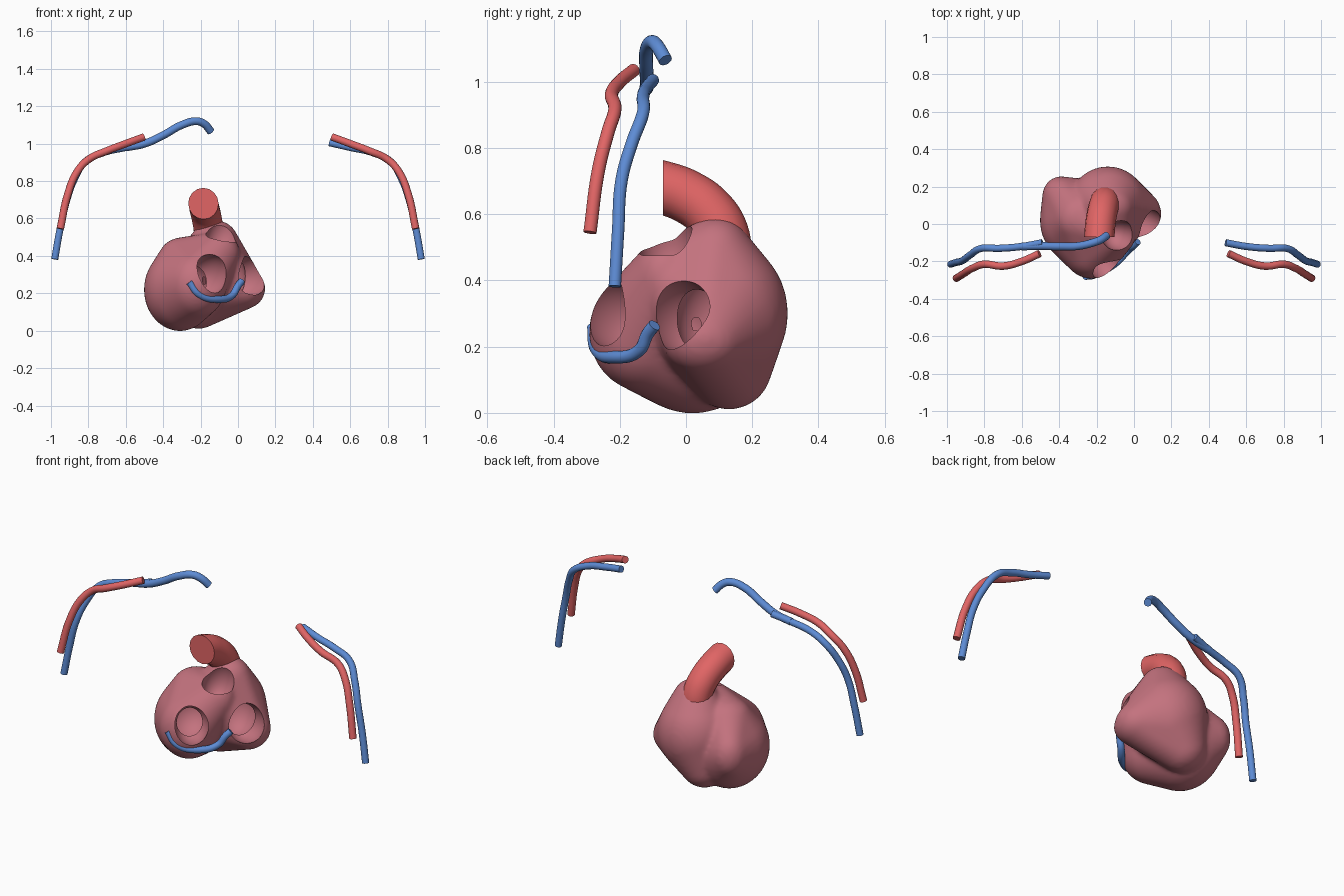
import bpy, bmesh, math
from mathutils import Matrix, Vector

cube = bpy.data.objects.get("Cube")
if cube:
    bpy.data.objects.remove(cube, do_unlink=True)


def material(name, rgb):
    m = bpy.data.materials.new(name)
    m.use_nodes = True
    m.diffuse_color = (*rgb, 1)
    m.node_tree.nodes["Principled BSDF"].inputs["Base Color"].default_value = (*rgb, 1)
    return m


MUSCLE = material("muscle pink", (0.55, 0.17, 0.21))
RED = material("artery red", (0.75, 0.13, 0.13))
BLUE = material("vein blue", (0.11, 0.26, 0.66))


def select(obs):
    bpy.ops.object.select_all(action="DESELECT")
    for ob in obs:
        ob.select_set(True)
    bpy.context.view_layer.objects.active = obs[0]


def lobe(name, balls):
    """One taut skin stretched over several ellipsoids."""
    bm = bmesh.new()
    for centre, radii in balls:
        place = Matrix.Translation(centre) @ Matrix.Diagonal((*radii, 1))
        bmesh.ops.create_icosphere(bm, subdivisions=4, radius=1, matrix=place)
    bmesh.ops.delete(bm, geom=bm.edges[:], context="EDGES_FACES")
    hull = bmesh.ops.convex_hull(bm, input=bm.verts[:])
    inner = set(hull["geom_interior"]) | set(hull["geom_unused"])
    loose = [v for v in bm.verts if v in inner or not v.link_faces]
    bmesh.ops.delete(bm, geom=loose, context="VERTS")
    bmesh.ops.recalc_face_normals(bm, faces=bm.faces[:])
    me = bpy.data.meshes.new(name)
    bm.to_mesh(me)
    bm.free()
    ob = bpy.data.objects.new(name, me)
    bpy.context.collection.objects.link(ob)
    return ob


def cutter(name, centre, radii, normal):
    bpy.ops.mesh.primitive_uv_sphere_add(segments=40, ring_count=24, location=centre)
    ob = bpy.context.object
    ob.name = name
    ob.scale = radii
    ob.rotation_euler = Vector(normal).to_track_quat("Z", "Y").to_euler()
    ob.hide_render = True
    return ob


def tube(name, points, radius, mat, mirror=False):
    """Smooth capped tube through the points, as a mesh."""
    cu = bpy.data.curves.new(name, "CURVE")
    cu.dimensions = "3D"
    cu.bevel_depth = radius
    cu.bevel_resolution = 6
    cu.resolution_u = 8
    cu.use_fill_caps = True
    sp = cu.splines.new("BEZIER")
    sp.bezier_points.add(len(points) - 1)
    for bp, p in zip(sp.bezier_points, points):
        bp.co = (-p[0] if mirror else p[0], p[1], p[2])
        bp.handle_left_type = bp.handle_right_type = "AUTO"
    ob = bpy.data.objects.new(name, cu)
    bpy.context.collection.objects.link(ob)
    cu.materials.append(mat)
    select([ob])
    bpy.ops.object.convert(target="MESH")
    bpy.ops.object.shade_smooth_by_angle(angle=math.radians(50))
    return bpy.context.object


# Heart: a back lobe and a front lobe fused into one skin with a groove between
back = lobe("heart", [
    ((-0.14, 0.10, 0.30), (0.21, 0.208, 0.23)),
    ((0.03, 0.055, 0.225), (0.116, 0.125, 0.11)),
    ((-0.125, 0.09, 0.48), (0.125, 0.11, 0.112)),
    ((-0.21, 0.13, 0.14), (0.13, 0.13, 0.13)),
    ((-0.10, -0.04, 0.42), (0.09, 0.09, 0.11)),
])
front = lobe("front_lobe", [
    ((-0.31, 0.02, 0.22), (0.193, 0.225, 0.222)),
    ((-0.39, 0.15, 0.25), (0.10, 0.105, 0.13)),
    ((-0.225, -0.13, 0.245), (0.16, 0.163, 0.18)),
    ((-0.29, 0.03, 0.40), (0.13, 0.13, 0.10)),
    ((-0.10, -0.06, 0.41), (0.11, 0.10, 0.12)),
])
select([back, front])
bpy.ops.object.join()
heart = bpy.context.object
fuse = heart.modifiers.new("fuse", "REMESH")
fuse.mode = "VOXEL"
fuse.voxel_size = 0.012
soften = heart.modifiers.new("soften", "SMOOTH")
soften.factor = 0.5
soften.iterations = 10

# Three openings leading into two deep chambers
cutters = [
    cutter("top_opening", (-0.085, -0.06, 0.515), (0.085, 0.085, 0.13), (0.35, -0.1, 1)),
    cutter("front_opening", (-0.16, -0.205, 0.295), (0.092, 0.108, 0.15), (0.6, -0.7, 0.4)),
    cutter("side_opening", (0.06, -0.01, 0.29), (0.098, 0.108, 0.15), (0.74, -0.54, 0.42)),
    cutter("front_chamber", (-0.29, -0.04, 0.25), (0.13, 0.14, 0.14), (0, 0, 1)),
    cutter("back_chamber", (-0.08, 0.09, 0.29), (0.12, 0.12, 0.15), (0, 0, 1)),
]
for c in cutters:
    cut = heart.modifiers.new(c.name, "BOOLEAN")
    cut.operation = "DIFFERENCE"
    cut.solver = "EXACT"
    cut.object = c
select([heart])
bpy.ops.object.convert(target="MESH")
for c in cutters:
    bpy.data.objects.remove(c, do_unlink=True)
heart = bpy.context.object
heart.data.materials.clear()
heart.data.materials.append(MUSCLE)
bpy.ops.object.shade_smooth_by_angle(angle=math.radians(40))

# Great artery arching forward from the top, trimmed upright at its front end
aorta = tube("great_artery", [(-0.187, -0.14, 0.695), (-0.185, -0.07, 0.68), (-0.18, 0.0, 0.655),
                              (-0.168, 0.07, 0.605), (-0.157, 0.11, 0.54), (-0.15, 0.12, 0.45)],
             0.081, RED)
bm = bmesh.new()
bm.from_mesh(aorta.data)
bmesh.ops.bisect_plane(bm, geom=bm.verts[:] + bm.edges[:] + bm.faces[:],
                       plane_co=(0, -0.07, 0), plane_no=(0, 1, 0), clear_inner=True)
rim = [e for e in bm.edges if e.is_boundary and all(v.co.y < -0.069 for v in e.verts)]
bmesh.ops.holes_fill(bm, edges=rim, sides=0)
bm.to_mesh(aorta.data)
bm.free()
select([aorta])
bpy.ops.object.shade_smooth_by_angle(angle=math.radians(50))

# Vein looping under the chamber openings
tube("heart_vein", [(-0.26, -0.28, 0.26), (-0.21, -0.272, 0.195), (-0.10, -0.212, 0.168),
                    (-0.03, -0.14, 0.19), (0.0, -0.115, 0.24), (0.02, -0.095, 0.265)], 0.019, BLUE)

# Paired arm vessels
artery = [(0.505, -0.158, 1.035), (0.60, -0.20, 1.0), (0.70, -0.225, 0.962), (0.80, -0.215, 0.915),
          (0.86, -0.235, 0.85), (0.91, -0.265, 0.73), (0.95, -0.29, 0.545)]
vein = [(0.49, -0.10, 1.005), (0.60, -0.12, 0.98), (0.72, -0.13, 0.952), (0.815, -0.13, 0.905),
        (0.875, -0.165, 0.81), (0.915, -0.195, 0.70), (0.95, -0.205, 0.55), (0.98, -0.215, 0.382)]
for side, flip in (("left", False), ("right", True)):
    tube(side + "_arm_artery", artery, 0.02, RED, flip)
    tube(side + "_arm_vein", vein, 0.019, BLUE, flip)

# Shoulder vein continuing inward on one side
tube("shoulder_vein", [(-0.60, -0.12, 0.98), (-0.50, -0.118, 1.0), (-0.40, -0.12, 1.045),
                       (-0.30, -0.118, 1.10), (-0.22, -0.10, 1.12), (-0.18, -0.085, 1.105),
                       (-0.145, -0.062, 1.065)], 0.021, BLUE)
